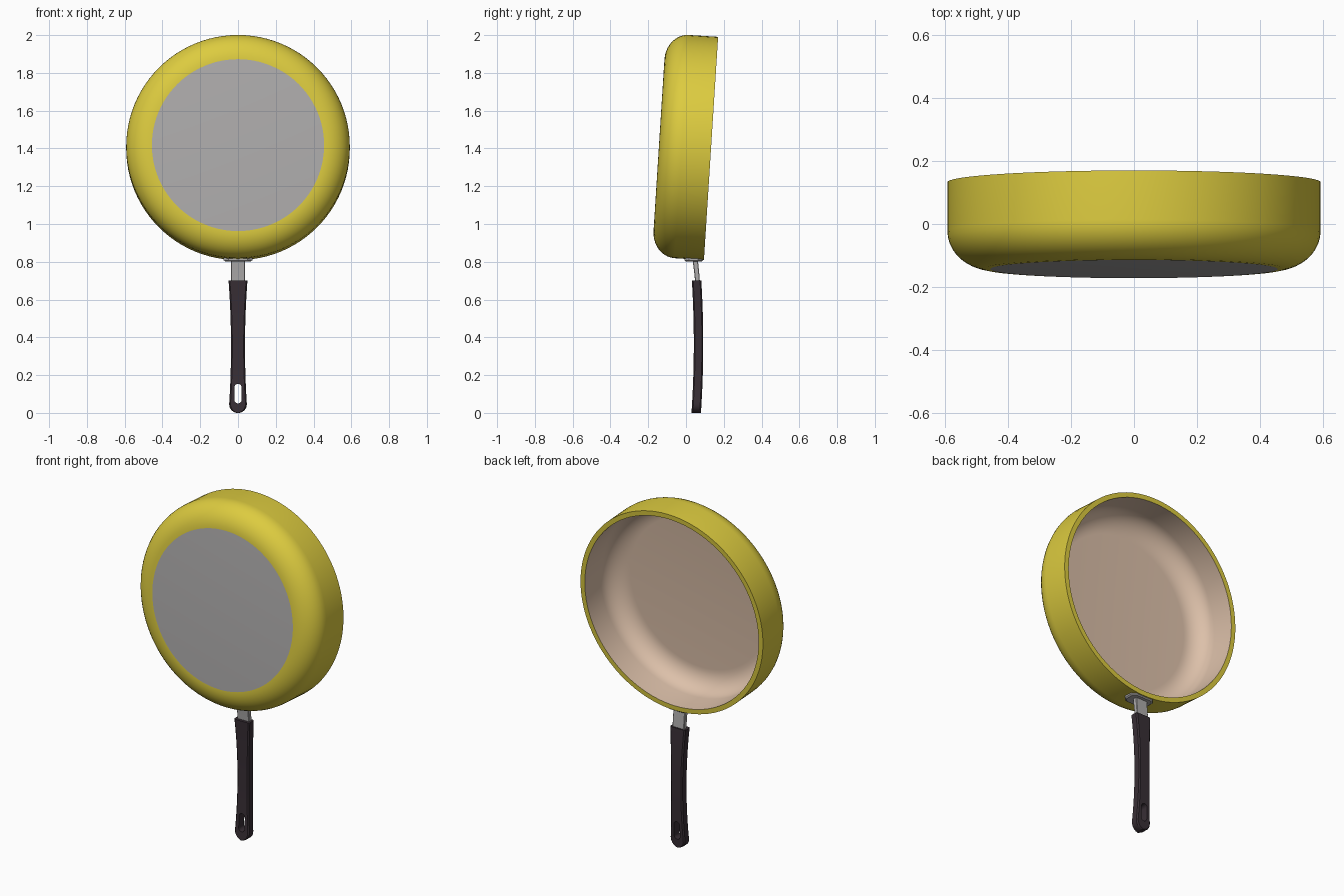
import bpy, bmesh, math
from mathutils import Matrix

if "Cube" in bpy.data.objects:
    bpy.data.objects.remove(bpy.data.objects["Cube"], do_unlink=True)


def material(name, rgb, rough=0.5):
    m = bpy.data.materials.new(name)
    m.use_nodes = True
    m.diffuse_color = (*rgb, 1)
    bsdf = m.node_tree.nodes["Principled BSDF"]
    bsdf.inputs["Base Color"].default_value = (*rgb, 1)
    bsdf.inputs["Roughness"].default_value = rough
    return m


YELLOW = material("yellow enamel", (0.72, 0.60, 0.05))
GREY = material("grey metal", (0.42, 0.41, 0.41))
BEIGE = material("beige coating", (0.72, 0.53, 0.40))
DARK = material("dark plastic", (0.040, 0.028, 0.036))


def finish(name, bm, mats, angle=35):
    bmesh.ops.recalc_face_normals(bm, faces=bm.faces)
    mesh = bpy.data.meshes.new(name)
    bm.to_mesh(mesh)
    bm.free()
    for m in mats:
        mesh.materials.append(m)
    ob = bpy.data.objects.new(name, mesh)
    bpy.context.collection.objects.link(ob)
    smooth(ob, angle)
    return ob


def smooth(ob, angle=35):
    bpy.ops.object.select_all(action="DESELECT")
    ob.select_set(True)
    bpy.context.view_layer.objects.active = ob
    bpy.ops.object.shade_smooth_by_angle(angle=math.radians(angle))


def corner(r, depth, w, h, steps=10):
    """Rounded corner from the flat floor out to the straight wall."""
    return [(r - w + w * math.sin(a), depth + h - h * math.cos(a))
            for a in (math.pi / 2 * i / steps for i in range(steps + 1))]


def loft(rows, cut):
    """Stack chamfered rectangles; each row is (z, y centre, half width, half thickness)."""
    bm = bmesh.new()
    rings = []
    for z, y, w, t in rows:
        c = min(cut, w * 0.5, t * 0.5)
        quarter = [(w, t - c), (w - c, t)]
        pts = quarter + [(-a, b) for a, b in reversed(quarter)]
        pts += [(-a, -b) for a, b in pts]
        rings.append([bm.verts.new((px, y + py, z)) for px, py in pts])
    for lo, hi in zip(rings, rings[1:]):
        for i in range(len(lo)):
            j = (i + 1) % len(lo)
            bm.faces.new((lo[i], lo[j], hi[j], hi[i]))
    bm.faces.new(rings[0])
    bm.faces.new(rings[-1])
    return bm


# Pan body: one lathed profile from outer base to rim to inner floor
R, DEPTH, WALL, BASE = 0.592, 0.276, 0.028, 0.456
TILT = math.atan2(0.075, 1.18)
SEGMENTS = 96
outer = corner(R, 0, R - BASE, 0.12) + [(R, DEPTH)]
inner = [(R - WALL, DEPTH)] + corner(R - WALL, 0.025, 0.12, 0.11)[::-1]
profile = outer + inner

bm = bmesh.new()
rings = [[bm.verts.new((r * math.cos(a), r * math.sin(a), z))
          for a in (2 * math.pi * i / SEGMENTS for i in range(SEGMENTS))]
         for r, z in profile]
for k, (a, b) in enumerate(zip(rings, rings[1:])):
    for i in range(SEGMENTS):
        j = (i + 1) % SEGMENTS
        f = bm.faces.new((a[i], a[j], b[j], b[i]))
        f.material_index = 2 if k >= len(outer) else 0
bm.faces.new(rings[0]).material_index = 1
bm.faces.new(rings[-1]).material_index = 2
place = (Matrix.Translation((0, -0.143, 1.4175))
         @ Matrix.Rotation(-(math.pi / 2 + TILT), 4, "X"))
bm.transform(place)
finish("pan_body", bm, [YELLOW, GREY, BEIGE])

# Mounting plate under the pan wall
bm = loft([(0.802, 0.04, 0.068, 0.043), (0.808, 0.04, 0.076, 0.049),
           (0.826, 0.04, 0.076, 0.049)], 0.025)
finish("mounting_plate", bm, [GREY], 20)

# Metal neck
bm = loft([(0.66, 0.062, 0.038, 0.013), (0.72, 0.059, 0.038, 0.013),
           (0.82, 0.048, 0.038, 0.014)], 0.003)
finish("neck", bm, [GREY], 30)

# Handle: bowed and waisted grip with a round lower end
END = 0.05


def grip_row(z):
    s = z / 0.7
    w = 0.037 + 0.013 * (2 * s - 1) ** 2
    if z < END:
        w *= math.sqrt(max(0.0, 1 - (1 - z / END) ** 2))
    y = 0.054 + 0.045 * s * (1 - s) + 0.002 * s
    return z, y, max(w, 0.008), 0.025


heights = [END * (1 - math.cos(math.pi / 2 * i / 8)) for i in range(9)]
heights += [END + (0.7 - END) * i / 16 for i in range(1, 17)]
handle = finish("handle", loft([grip_row(z) for z in heights], 0.007), [DARK], 30)

# Hanging slot cut through the handle
bm = bmesh.new()
slot = []
for i in range(24):
    a = 2 * math.pi * (i + 0.5) / 24
    slot.append(bm.verts.new((0.019 * math.cos(a), -0.1,
                              0.102 + math.copysign(0.033, math.sin(a))
                              + 0.019 * math.sin(a))))
face = bm.faces.new(slot)
ext = bmesh.ops.extrude_face_region(bm, geom=[face])
moved = [v for v in ext["geom"] if isinstance(v, bmesh.types.BMVert)]
bmesh.ops.translate(bm, verts=moved, vec=(0, 0.3, 0))
cutter = finish("slot_cutter", bm, [DARK])
cutter.hide_render = True

mod = handle.modifiers.new("slot", "BOOLEAN")
mod.operation = "DIFFERENCE"
mod.solver = "EXACT"
mod.object = cutter
bpy.ops.object.select_all(action="DESELECT")
handle.select_set(True)
bpy.context.view_layer.objects.active = handle
bpy.ops.object.modifier_apply(modifier=mod.name)
bpy.data.objects.remove(cutter, do_unlink=True)
smooth(handle, 30)
